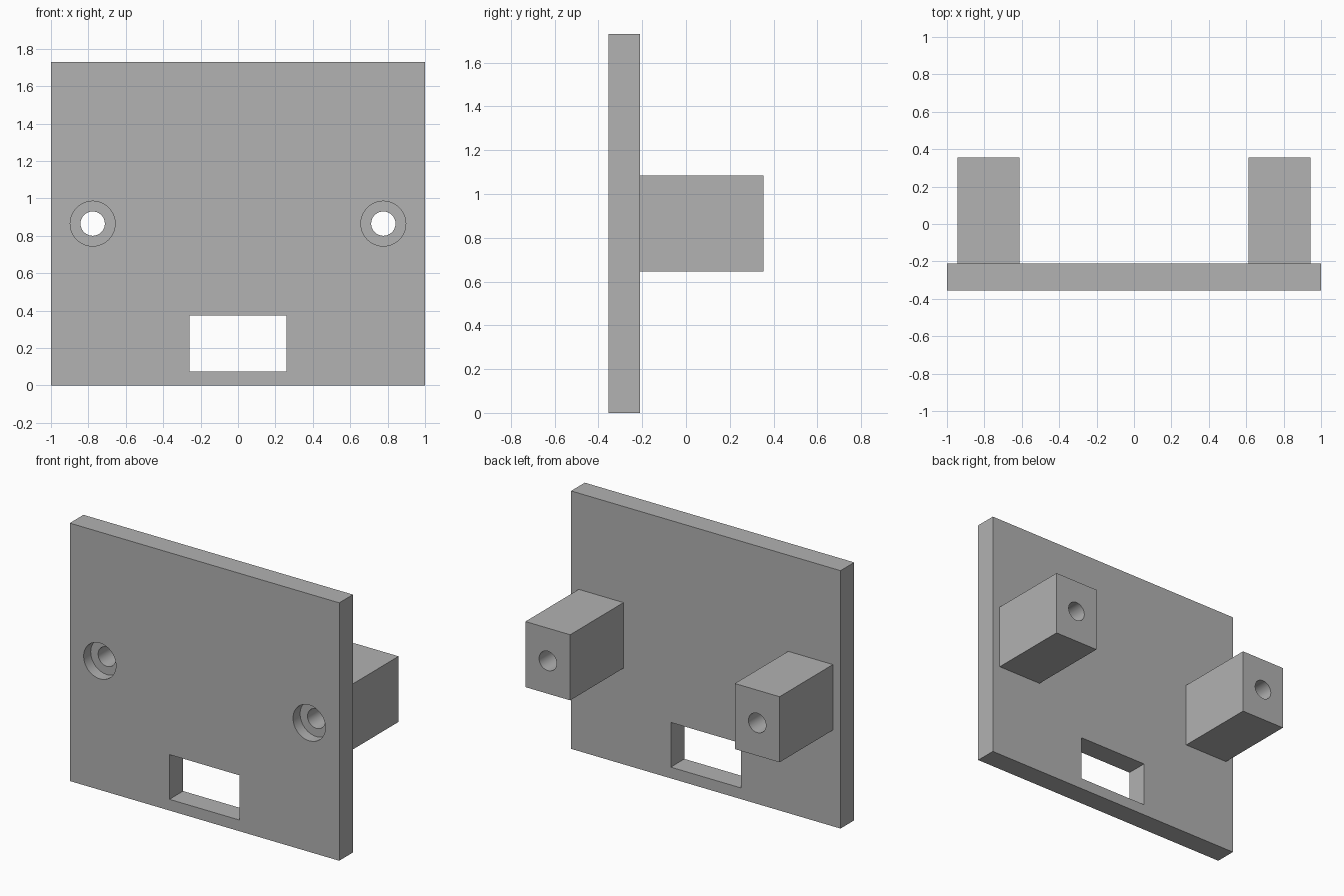
import bpy
import math

default = bpy.data.objects.get("Cube")
if default:
    bpy.data.objects.remove(default, do_unlink=True)

GREY = (0.445, 0.445, 0.445, 1.0)
grey = bpy.data.materials.new("plain grey")
grey.use_nodes = True
grey.diffuse_color = GREY
grey.node_tree.nodes["Principled BSDF"].inputs["Base Color"].default_value = GREY

FRONT, PLATE_BACK, POST_BACK = -0.355, -0.21, 0.355
POST_X, POST_Z = 0.777, 0.865


def box(name, x, y, z):
    """Box from (min, max) ranges on each axis."""
    centre = [(a + b) / 2 for a, b in (x, y, z)]
    bpy.ops.mesh.primitive_cube_add(size=1, location=centre)
    obj = bpy.context.object
    obj.name = name
    obj.scale = [b - a for a, b in (x, y, z)]
    bpy.ops.object.transform_apply(location=True, rotation=False, scale=True)
    obj.data.materials.append(grey)
    return obj


def rod(name, x, radius, y):
    """Cylinder along y at post height."""
    bpy.ops.mesh.primitive_cylinder_add(
        vertices=64, radius=radius, depth=y[1] - y[0],
        location=(x, sum(y) / 2, POST_Z), rotation=(math.pi / 2, 0, 0))
    obj = bpy.context.object
    obj.name = name
    obj.data.materials.append(grey)
    return obj


def combine(target, tool, operation):
    """Apply a boolean and remove its tool."""
    mod = target.modifiers.new(operation, "BOOLEAN")
    mod.operation = operation
    mod.solver = "EXACT"
    mod.object = tool
    tool.hide_render = True
    bpy.context.view_layer.objects.active = target
    bpy.ops.object.modifier_apply(modifier=mod.name)
    bpy.data.objects.remove(tool, do_unlink=True)


# Face plate with its rectangular opening
plate = box("mounting_plate", (-1, 1), (FRONT, PLATE_BACK), (0, 1.73))
combine(plate, box("opening_cutter", (-0.26, 0.26), (-0.5, 0), (0.075, 0.375)),
        "DIFFERENCE")

# Rear posts, each with a through hole and a counterbore at the front
for side in (-1, 1):
    x = side * POST_X
    post = box("post", (x - 0.166, x + 0.166), (PLATE_BACK - 0.05, POST_BACK),
               (0.645, 1.085))
    combine(plate, post, "UNION")
    combine(plate, rod("hole_cutter", x, 0.065, (-0.6, 0.6)), "DIFFERENCE")
    combine(plate, rod("counterbore_cutter", x, 0.12, (-0.5, -0.28)), "DIFFERENCE")

# Smooth bores, crisp box edges
bpy.ops.object.select_all(action="DESELECT")
plate.select_set(True)
bpy.context.view_layer.objects.active = plate
bpy.ops.object.shade_smooth_by_angle(angle=math.radians(30))
